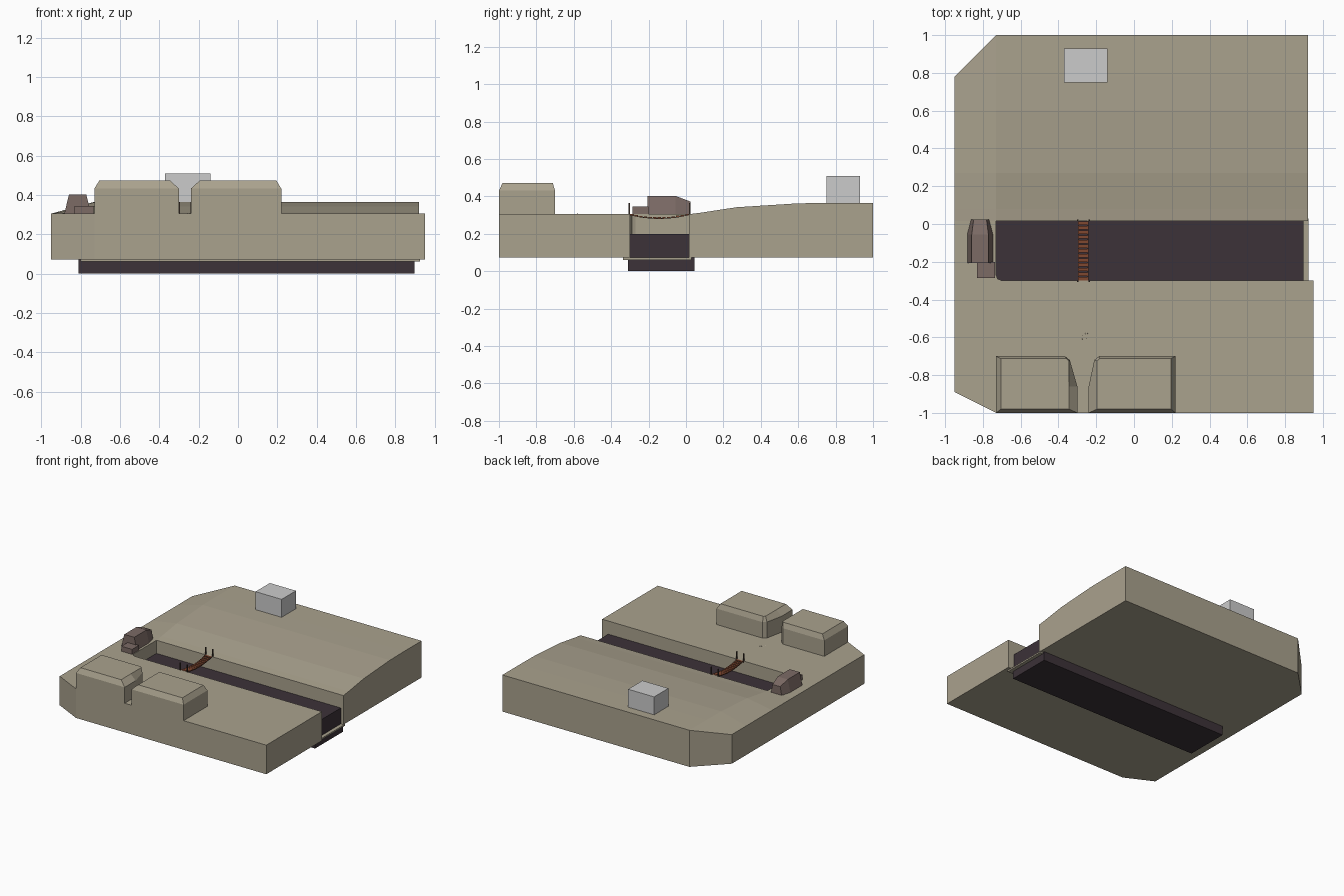
import bpy, bmesh, math, random

if "Cube" in bpy.data.objects:
    bpy.data.objects.remove(bpy.data.objects["Cube"])
random.seed(4)


def material(name, rgb):
    m = bpy.data.materials.new(name)
    m.diffuse_color = (*rgb, 1)
    m.use_nodes = True
    m.node_tree.nodes["Principled BSDF"].inputs["Base Color"].default_value = m.diffuse_color
    return m


SAND = material("sand", (0.40, 0.36, 0.27))
DARK = material("dark_water", (0.045, 0.032, 0.04))
ROCK = material("brown_rock", (0.20, 0.145, 0.13))
WOOD = material("wood", (0.22, 0.065, 0.03))
ROPE = material("rope", (0.06, 0.04, 0.03))
GROUND_Z, BOTTOM_Z = 0.305, 0.073


def finish(bm, name, mat):
    bmesh.ops.recalc_face_normals(bm, faces=bm.faces)
    me = bpy.data.meshes.new(name)
    bm.to_mesh(me)
    bm.free()
    ob = bpy.data.objects.new(name, me)
    bpy.context.collection.objects.link(ob)
    if mat:
        me.materials.append(mat)
    return ob


def add_box(bm, x0, x1, y0, y1, z0, z1):
    vs = bmesh.ops.create_cube(bm, size=1)["verts"]
    for v in vs:
        v.co.x = x1 if v.co.x > 0 else x0
        v.co.y = y1 if v.co.y > 0 else y0
        v.co.z = z1 if v.co.z > 0 else z0
    return vs


def box(name, mat, *bounds):
    bm = bmesh.new()
    add_box(bm, *bounds)
    return finish(bm, name, mat)


def loft(name, mat, rings):
    """Skin a list of equal-length 3D rings and cap both ends."""
    bm = bmesh.new()
    rs = [[bm.verts.new(p) for p in r] for r in rings]
    n = len(rs[0])
    for a, b in zip(rs, rs[1:]):
        for i in range(n):
            j = (i + 1) % n
            bm.faces.new((a[i], a[j], b[j], b[i]))
    bm.faces.new(rs[0])
    bm.faces.new(rs[-1])
    return finish(bm, name, mat)


# Terrain: flat front, rising slope behind, notch left open for the canyon
def terrain():
    profile = [(0.015, 0.305), (0.08, 0.313), (0.27, 0.342),
               (0.6, 0.363), (0.78, 0.365), (1.0, 0.365)]
    bm = bmesh.new()
    low, rim, right = -0.95, -0.73, 0.92

    def face(points):
        bm.faces.new([bm.verts.new(p) for p in points])

    face([(x, y, GROUND_Z) for x, y in (
        (low, -0.89), (rim, -1), (0.95, -1), (0.95, -0.30), (-0.70, -0.30),
        (-0.722, -0.29), (rim, -0.27), (rim, 0.015), (low, 0.015))])
    for (y0, z0), (y1, z1) in zip(profile, profile[1:]):
        face([(rim, y0, z0), (right, y0, z0), (right, y1, z1), (rim, y1, z1)])
        left = [(low, y0, GROUND_Z), (rim, y0, z0), (rim, y1, z1)]
        if y1 < 1:
            left.append((low, y1, GROUND_Z))
        face(left)
    bmesh.ops.remove_doubles(bm, verts=bm.verts, dist=1e-4)
    ext = bmesh.ops.extrude_face_region(bm, geom=bm.faces[:], use_keep_orig=True)
    for g in ext["geom"]:
        if isinstance(g, bmesh.types.BMVert):
            g.co.z = BOTTOM_Z
    finish(bm, "terrain", SAND)


terrain()

# Canyon bed and the dark block filling it
box("canyon_bed", SAND, -0.80, 0.925, -0.338, 0.03, 0.061, BOTTOM_Z)
box("canyon_water", DARK, -0.81, 0.897, -0.31, 0.045, 0.0, 0.2)


# Two mesas at the front, facing each other across a flared gap
def mesa(name, outer_x, gap_x, flare, side):
    outer = [(outer_x, -1), (outer_x, -0.70), (gap_x + side * (flare + 0.025), -0.70),
             (gap_x + side * flare, -0.72), (gap_x, -0.86), (gap_x, -1)]
    ix, gx = outer_x - side * 0.025, gap_x + side * 0.045
    inner = [(ix, -0.98), (ix, -0.713), (gx + side * 0.012, -0.713),
             (gx, -0.725), (gx, -0.86), (gx, -0.98)]
    rings = [[(x, y, z) for x, y in pts] for pts, z in
             ((outer, GROUND_Z - 0.01), (outer, 0.432), (inner, 0.473))]
    loft(name, SAND, rings)


mesa("mesa_left", -0.73, -0.30, 0.04, -1)
mesa("mesa_right", 0.22, -0.24, 0.03, 1)

# Grey block on the back plateau
box("grey_block", None, -0.37, -0.14, 0.75, 0.93, 0.345, 0.508)


# Brown boulder at the closed end of the canyon
def section(y, half_low, half_top, z0, z1, cx=-0.815):
    return [(cx - half_low, y, z0), (cx + half_low, y, z0),
            (cx + half_top, y, z1), (cx - half_top, y, z1)]


loft("boulder", ROCK, [section(-0.207, 0.07, 0.044, 0.295, 0.402),
                       section(-0.055, 0.07, 0.044, 0.295, 0.402),
                       section(0.025, 0.048, 0.034, 0.300, 0.372)])
box("boulder_step", ROCK, -0.83, -0.735, -0.285, -0.2, 0.295, 0.345)


# Rope bridge: sagging planks, side ropes and corner posts
def sag(y):
    t = (y + 0.143) / 0.16
    return 0.286 + 0.02 * t * t


bm = bmesh.new()
COUNT = 13
for i in range(COUNT):
    y = -0.29 + i * 0.295 / (COUNT - 1)
    add_box(bm, -0.296, -0.24, y - 0.009, y + 0.009, sag(y) - 0.004, sag(y) + 0.003)
finish(bm, "bridge_planks", WOOD)

for n, x in (("left", -0.293), ("right", -0.243)):
    rings = []
    for k in range(13):
        y = -0.305 + k * 0.325 / 12
        z = sag(y) - 0.004
        rings.append([(x - .002, y, z - .002), (x + .002, y, z - .002),
                      (x + .002, y, z + .002), (x - .002, y, z + .002)])
    loft("bridge_rope_" + n, ROPE, rings)

bm = bmesh.new()
for x in (-0.298, -0.237):
    for y in (-0.304, 0.019):
        add_box(bm, x - 0.004, x + 0.004, y - 0.004, y + 0.004, 0.29, 0.364)
finish(bm, "bridge_posts", ROPE)

# Scattered pebbles in front of the gap
bm = bmesh.new()
for i in range(8):
    x, y = random.uniform(-0.28, -0.245), random.uniform(-0.615, -0.57)
    r = random.uniform(0.003, 0.005)
    for v in bmesh.ops.create_icosphere(bm, subdivisions=1, radius=r)["verts"]:
        v.co.x += x
        v.co.y += y
        v.co.z = v.co.z * 0.6 + GROUND_Z
finish(bm, "pebbles", SAND)
